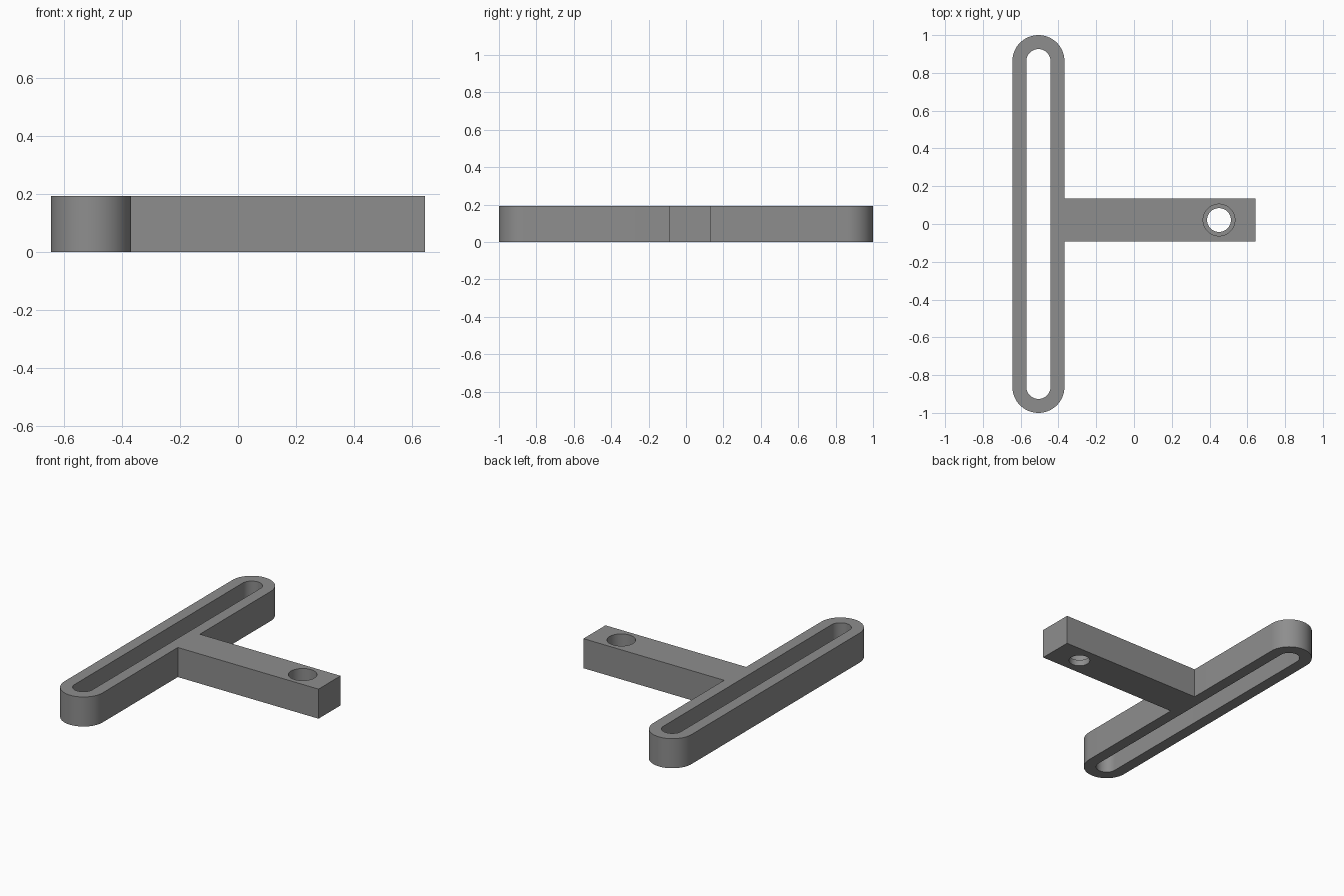
import bpy, bmesh, math

if "Cube" in bpy.data.objects:
    bpy.data.objects.remove(bpy.data.objects["Cube"])

H = 0.192            # plate thickness
RAIL_X = -0.506      # centre line of the slotted rail
HOLE = (0.45, 0.021)  # centre of the screw hole

grey = bpy.data.materials.new("mid_grey")
grey.diffuse_color = (0.27, 0.27, 0.27, 1)
grey.use_nodes = True
grey.node_tree.nodes["Principled BSDF"].inputs["Base Color"].default_value = grey.diffuse_color


def stadium(cx, r, half, n=32):
    """Outline with two round ends, long axis along y."""
    pts = []
    for end in (1, -1):
        for i in range(n + 1):
            a = math.pi * i / n + (0 if end == 1 else math.pi)
            pts.append((cx + r * math.cos(a), end * (half - r) + r * math.sin(a)))
    return pts


def circle(c, r, n=64):
    return [(c[0] + r * math.cos(2 * math.pi * i / n),
             c[1] + r * math.sin(2 * math.pi * i / n)) for i in range(n)]


def prism(name, outline, z0, z1):
    """Extrude a flat outline from z0 to z1."""
    bm = bmesh.new()
    face = bm.faces.new([bm.verts.new((x, y, z0)) for x, y in outline])
    top = bmesh.ops.extrude_face_region(bm, geom=[face])["geom"]
    bmesh.ops.translate(bm, vec=(0, 0, z1 - z0),
                        verts=[v for v in top if isinstance(v, bmesh.types.BMVert)])
    bmesh.ops.recalc_face_normals(bm, faces=bm.faces)
    me = bpy.data.meshes.new(name)
    bm.to_mesh(me)
    bm.free()
    me.materials.append(grey)
    ob = bpy.data.objects.new(name, me)
    bpy.context.collection.objects.link(ob)
    return ob


def combine(target, tool, operation):
    """Apply a boolean and remove the helper."""
    bpy.context.view_layer.objects.active = target
    mod = target.modifiers.new("bool", 'BOOLEAN')
    mod.object, mod.operation, mod.solver = tool, operation, 'EXACT'
    bpy.ops.object.modifier_apply(modifier=mod.name)
    bpy.data.objects.remove(tool)


# Rounded rail joined to the straight arm
bracket = prism("slotted_bracket", stadium(RAIL_X, 0.138, 1.0), 0, H)
arm = prism("arm", [(RAIL_X, -0.092), (0.643, -0.092), (0.643, 0.134), (RAIL_X, 0.134)], 0, H)
combine(bracket, arm, 'UNION')

# Long slot, through hole and wide counterbore
combine(bracket, prism("slot_cutter", stadium(RAIL_X, 0.064, 0.926), -0.1, H + 0.1), 'DIFFERENCE')
combine(bracket, prism("hole_cutter", circle(HOLE, 0.063), -0.1, H + 0.1), 'DIFFERENCE')
combine(bracket, prism("counterbore_cutter", circle(HOLE, 0.084), 0.04, H + 0.1), 'DIFFERENCE')

# Smooth round walls, crisp edges
bpy.ops.object.select_all(action='DESELECT')
bracket.select_set(True)
bpy.context.view_layer.objects.active = bracket
bpy.ops.object.shade_smooth_by_angle(angle=math.radians(30))
